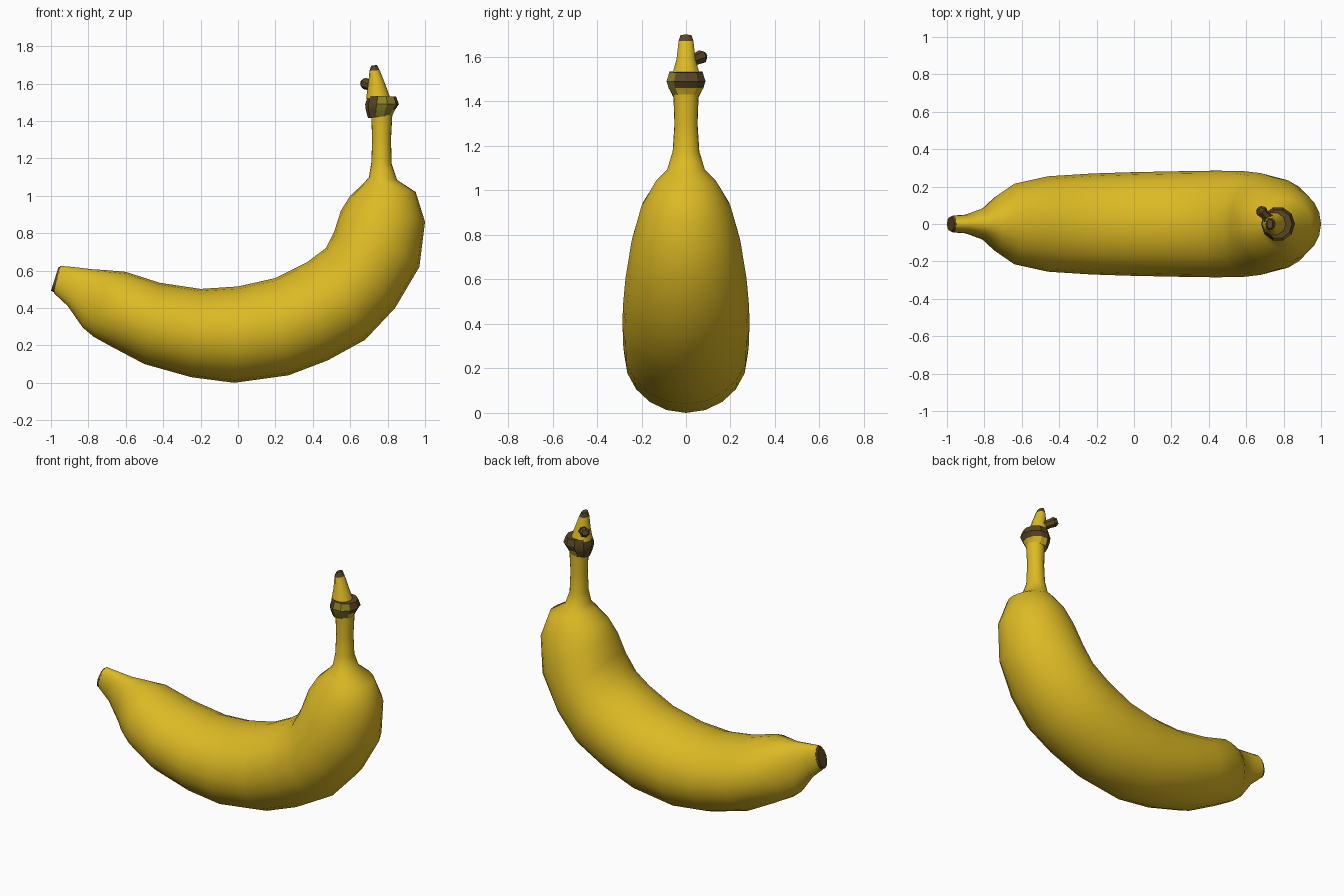
import bpy, bmesh, math
from mathutils import Vector


def material(name, rgb):
    m = bpy.data.materials.new(name)
    m.diffuse_color = (*rgb, 1)
    return m


MATS = [material("banana_yellow", (0.72, 0.49, 0.018)),
        material("dark_brown", (0.10, 0.062, 0.018)),
        material("olive_green", (0.27, 0.22, 0.022))]
YELLOW, BROWN, OLIVE = 0, 1, 2


def loft(name, stations, sides, rule, angle=50, y0=0.0):
    """Skin rings given as (inner x, inner z, outer x, outer z, half width in y)."""
    bm = bmesh.new()
    rings = []
    for ax, az, bx, bz, w in stations:
        mid = Vector(((ax + bx) / 2, y0, (az + bz) / 2))
        half = Vector(((ax - bx) / 2, 0, (az - bz) / 2))
        ring = []
        for i in range(sides):
            t = 2 * math.pi * i / sides
            ring.append(bm.verts.new(mid + half * math.cos(t) + Vector((0, w * math.sin(t), 0))))
        rings.append(ring)
    for r, s in zip(rings, rings[1:]):
        for i in range(sides):
            j = (i + 1) % sides
            bm.faces.new((r[i], r[j], s[j], s[i]))
    bm.faces.new(rings[0])
    bm.faces.new(rings[-1])
    bmesh.ops.recalc_face_normals(bm, faces=bm.faces)
    for f in bm.faces:
        f.material_index = rule(f.calc_center_median(), f.normal)
    me = bpy.data.meshes.new(name)
    bm.to_mesh(me)
    bm.free()
    for m in MATS:
        me.materials.append(m)
    ob = bpy.data.objects.new(name, me)
    bpy.context.collection.objects.link(ob)
    bpy.ops.object.select_all(action='DESELECT')
    ob.select_set(True)
    bpy.context.view_layer.objects.active = ob
    bpy.ops.object.shade_smooth_by_angle(angle=math.radians(angle))
    return ob


# Curved fruit with the narrow stem
loft("fruit_body", [
    (-0.95, 0.625, -0.985, 0.48, 0.045),
    (-0.89, 0.62, -0.91, 0.41, 0.05),
    (-0.78, 0.607, -0.83, 0.295, 0.085),
    (-0.70, 0.602, -0.77, 0.245, 0.15),
    (-0.60, 0.593, -0.68, 0.195, 0.215),
    (-0.42, 0.535, -0.50, 0.10, 0.255),
    (-0.20, 0.502, -0.25, 0.03, 0.27),
    (0.00, 0.515, -0.02, 0.0, 0.277),
    (0.20, 0.56, 0.27, 0.04, 0.282),
    (0.37, 0.645, 0.48, 0.12, 0.285),
    (0.47, 0.72, 0.68, 0.23, 0.284),
    (0.515, 0.81, 0.84, 0.40, 0.272),
    (0.55, 0.92, 0.97, 0.62, 0.245),
    (0.60, 1.00, 1.00, 0.86, 0.20),
    (0.67, 1.065, 0.95, 1.02, 0.135),
    (0.70, 1.10, 0.85, 1.085, 0.085),
    (0.713, 1.18, 0.822, 1.17, 0.06),
    (0.717, 1.30, 0.818, 1.30, 0.052),
    (0.712, 1.44, 0.825, 1.43, 0.057),
], 20, lambda c, n: YELLOW)

# Dark blossom end
loft("blossom_tip", [
    (-0.947, 0.622, -0.98, 0.482, 0.046),
    (-0.960, 0.618, -1.00, 0.492, 0.040),
], 12, lambda c, n: BROWN)


# Knobbly collar: olive at the front, yellow flare below right, brown elsewhere
def collar_rule(c, n):
    if n.y < -0.45 and c.x > 0.745:
        return OLIVE
    if c.z < 1.47 and c.x > 0.74:
        return YELLOW
    return BROWN


loft("stem_collar", [
    (0.695, 1.415, 0.825, 1.43, 0.06),
    (0.683, 1.46, 0.84, 1.46, 0.082),
    (0.680, 1.49, 0.860, 1.49, 0.092),
    (0.695, 1.535, 0.845, 1.53, 0.078),
], 10, collar_rule, 30)

# Tapered crown above the collar with a dark cut top
loft("stem_crown", [
    (0.685, 1.52, 0.815, 1.52, 0.065),
    (0.695, 1.59, 0.79, 1.59, 0.045),
    (0.703, 1.668, 0.757, 1.672, 0.035),
    (0.712, 1.695, 0.742, 1.70, 0.026),
], 10, lambda c, n: BROWN if c.z > 1.672 else YELLOW, 40)

# Small broken stub on the crown, leaning left and back
stub = loft("crown_stub", [
    (-0.03, 0.0, 0.03, 0.0, 0.03),
    (-0.026, 0.06, 0.026, 0.06, 0.028),
    (-0.032, 0.085, 0.032, 0.085, 0.032),
    (-0.018, 0.105, 0.018, 0.105, 0.018),
], 7, lambda c, n: BROWN, 40)
stub.location = (0.735, 0.01, 1.575)
stub.rotation_euler = Vector((-0.065, 0.07, 0.03)).to_track_quat('Z', 'Y').to_euler()
